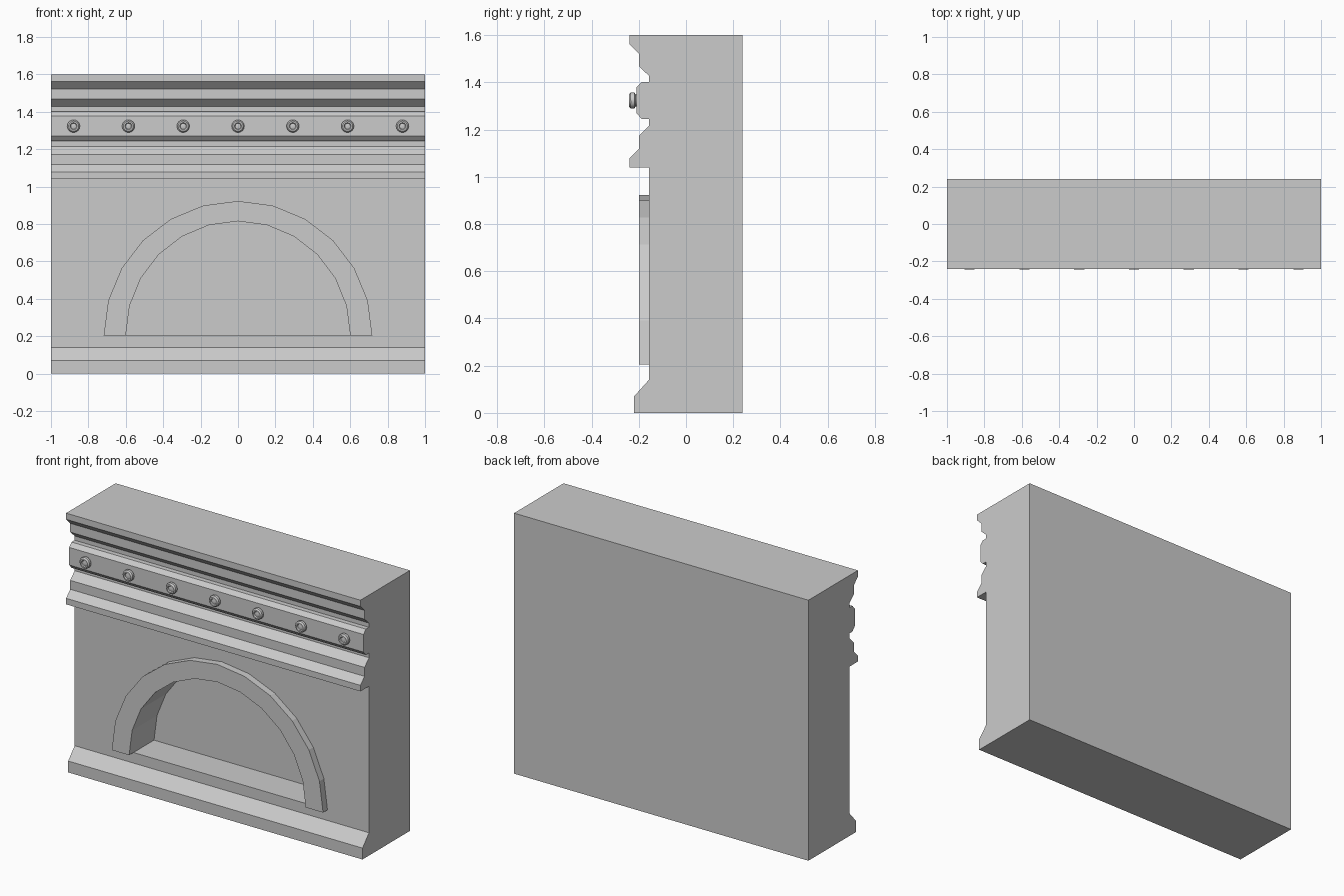
import bpy, bmesh, math
from mathutils import Matrix

if "Cube" in bpy.data.objects:
    bpy.data.objects.remove(bpy.data.objects["Cube"])

def finish(name, bm):
    bmesh.ops.recalc_face_normals(bm, faces=bm.faces)
    me = bpy.data.meshes.new(name)
    bm.to_mesh(me)
    bm.free()
    ob = bpy.data.objects.new(name, me)
    bpy.context.collection.objects.link(ob)
    return ob

def prism(name, pts, offset):
    """Extrude a closed outline of 3D points along an offset vector."""
    bm = bmesh.new()
    face = bm.faces.new([bm.verts.new(p) for p in pts])
    ext = bmesh.ops.extrude_face_region(bm, geom=[face])
    bmesh.ops.translate(bm, vec=offset,
                        verts=[v for v in ext['geom'] if isinstance(v, bmesh.types.BMVert)])
    return finish(name, bm)

SPRING_Z, SEGS = 0.205, 12

def arc(rx, rz, y):
    return [(rx * math.cos(math.pi * i / SEGS), y,
             SPRING_Z + rz * math.sin(math.pi * i / SEGS)) for i in range(SEGS + 1)]

# Wall block with plinth and cornice mouldings, as a side profile (y, z)
profile = [(0.24, 0), (-0.22, 0), (-0.22, 0.07), (-0.157, 0.14),
           (-0.157, 1.04), (-0.24, 1.04), (-0.24, 1.077), (-0.2, 1.117),
           (-0.2, 1.172), (-0.157, 1.215), (-0.157, 1.244), (-0.187, 1.244),
           (-0.21, 1.27), (-0.21, 1.378), (-0.187, 1.402), (-0.157, 1.402),
           (-0.157, 1.428), (-0.2, 1.468), (-0.2, 1.522), (-0.24, 1.562),
           (-0.24, 1.6), (0.24, 1.6)]
wall = prism("wall", [(-1, y, z) for y, z in profile], (2, 0, 0))

# Arched niche cut into the wall
cutter = prism("niche_cutter", arc(0.6, 0.61, -0.4), (0, 0.442, 0))
cutter.hide_render = True
mod = wall.modifiers.new("niche", 'BOOLEAN')
mod.operation = 'DIFFERENCE'
mod.solver = 'EXACT'
mod.object = cutter
bpy.context.view_layer.objects.active = wall
wall.select_set(True)
bpy.ops.object.modifier_apply(modifier=mod.name)
bpy.data.objects.remove(cutter)

# Raised arch surround
prism("arch_surround", arc(0.718, 0.718, -0.2) + arc(0.6, 0.61, -0.2)[::-1], (0, 0.044, 0))

# Row of round studs: (radius, y) profile spun about the y axis
stud_profile = [(0, -0.208), (0.026, -0.208), (0.026, -0.214), (0.034, -0.218),
                (0.034, -0.234), (0.027, -0.242), (0.019, -0.242),
                (0.015, -0.236), (0.009, -0.236), (0, -0.24)]
for i in range(7):
    bm = bmesh.new()
    vs = [bm.verts.new((r, y, 0)) for r, y in stud_profile]
    edges = [bm.edges.new(p) for p in zip(vs, vs[1:])]
    bmesh.ops.spin(bm, geom=vs + edges, cent=(0, 0, 0), axis=(0, 1, 0),
                   angle=2 * math.pi, steps=16)
    bmesh.ops.remove_doubles(bm, verts=bm.verts, dist=1e-5)
    bm.transform(Matrix.Translation(((i - 3) * 0.293, 0, 1.323)))
    stud = finish(f"stud_{i + 1}", bm)
    bpy.ops.object.select_all(action='DESELECT')
    stud.select_set(True)
    bpy.context.view_layer.objects.active = stud
    bpy.ops.object.shade_smooth_by_angle(angle=math.radians(30))
